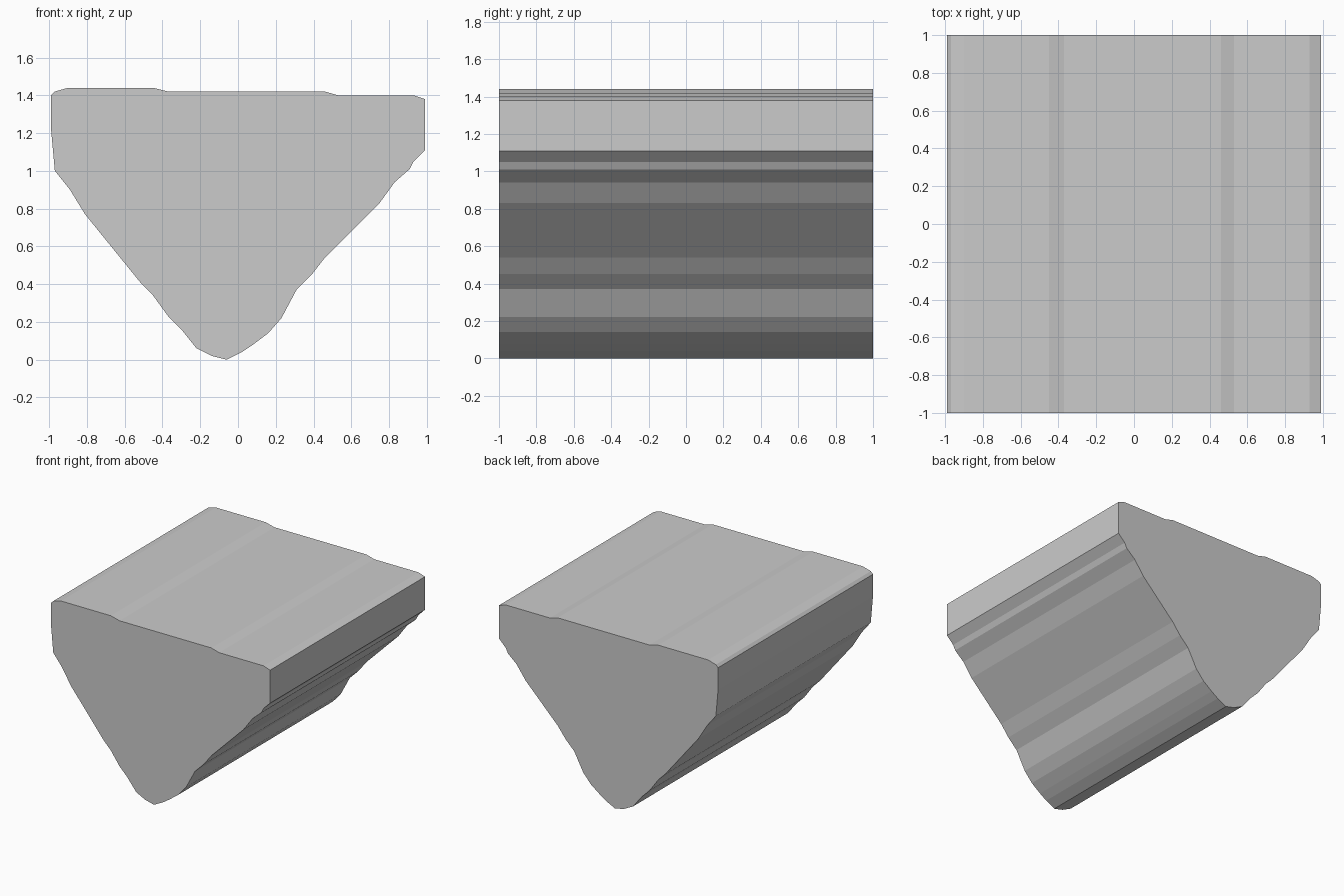
import bpy, bmesh
from mathutils import Vector

if "Cube" in bpy.data.objects:
    bpy.data.objects.remove(bpy.data.objects["Cube"])

# Wedge cross-section (x, z), counter-clockwise seen from the front
PROFILE = [
    (-0.06, 0.0), (0.02, 0.04), (0.08, 0.08), (0.16, 0.14), (0.23, 0.22),
    (0.31, 0.37), (0.39, 0.45), (0.46, 0.54), (0.75, 0.83), (0.83, 0.94),
    (0.91, 1.01), (0.93, 1.05), (0.99, 1.11), (0.99, 1.38), (0.93, 1.40),
    (0.53, 1.40), (0.46, 1.42), (-0.37, 1.42), (-0.45, 1.44), (-0.90, 1.44),
    (-0.97, 1.42), (-0.99, 1.40), (-0.99, 1.22), (-0.97, 1.0), (-0.89, 0.90),
    (-0.81, 0.77), (-0.51, 0.40), (-0.45, 0.34), (-0.37, 0.23), (-0.30, 0.16),
    (-0.22, 0.06), (-0.14, 0.02),
]


def extrude_profile(name, points, y0, y1):
    bm = bmesh.new()
    front = bm.faces.new([bm.verts.new((x, y0, z)) for x, z in points])
    # keep the front cap and sweep a copy of it to the back
    back = bmesh.ops.extrude_face_region(bm, geom=[front], use_keep_orig=True)
    moved = [g for g in back["geom"] if isinstance(g, bmesh.types.BMVert)]
    bmesh.ops.translate(bm, verts=moved, vec=Vector((0, y1 - y0, 0)))
    bmesh.ops.recalc_face_normals(bm, faces=bm.faces[:])
    mesh = bpy.data.meshes.new(name)
    bm.to_mesh(mesh)
    bm.free()
    obj = bpy.data.objects.new(name, mesh)
    bpy.context.collection.objects.link(obj)
    return obj


# Solid wedge block running front to back
extrude_profile("wedge_block", PROFILE, -1.0, 1.0)
